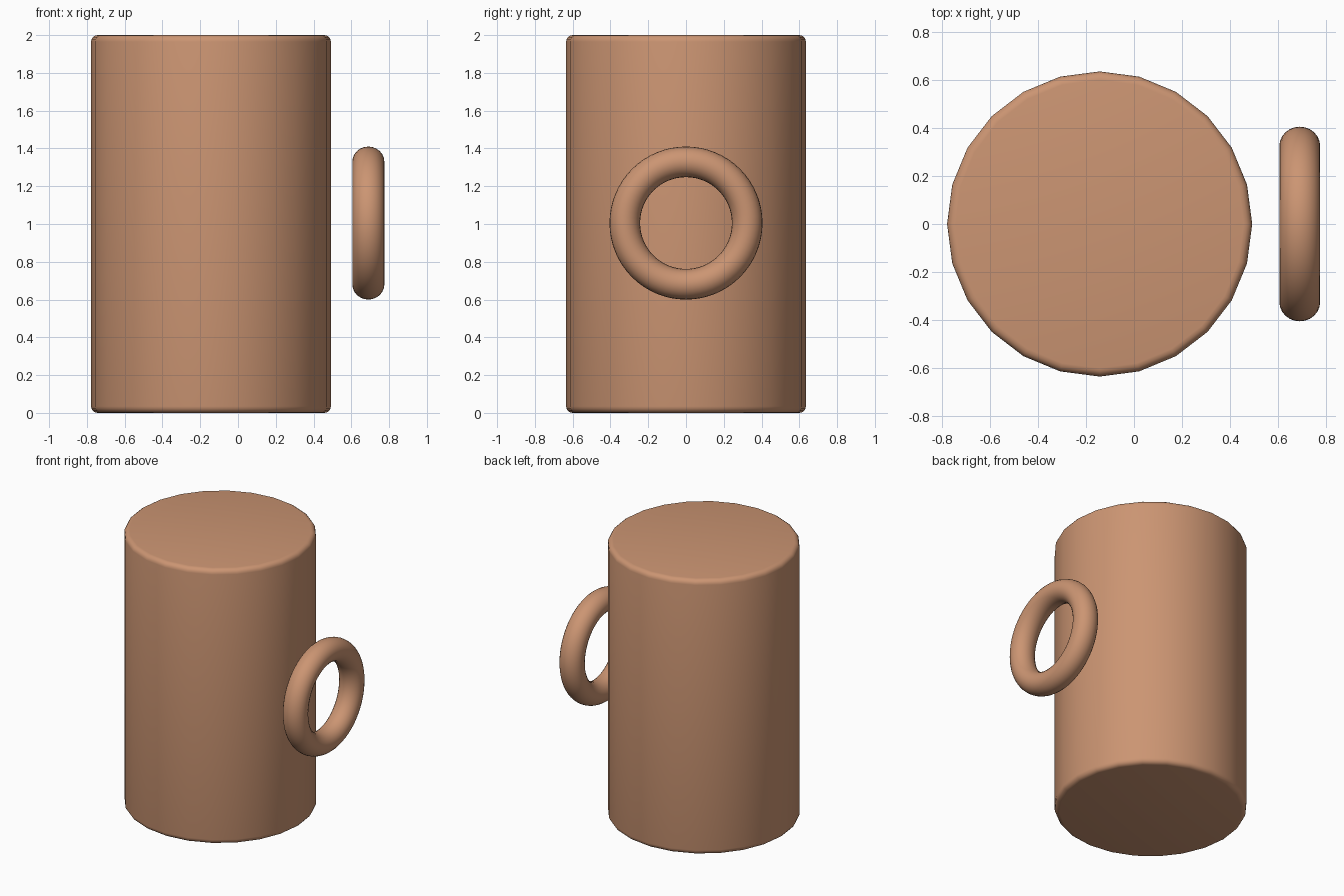
import bpy
import math

cube = bpy.data.objects.get("Cube")
if cube:
    bpy.data.objects.remove(cube, do_unlink=True)

# Single warm clay colour
clay = bpy.data.materials.new("warm_clay")
clay.use_nodes = True
colour = (0.60, 0.30, 0.17, 1)
clay.diffuse_color = colour
clay.node_tree.nodes["Principled BSDF"].inputs["Base Color"].default_value = colour


def finish(name):
    obj = bpy.context.object
    obj.name = name
    obj.data.materials.append(clay)
    return obj


# Closed cylindrical body with softly rounded rims
bpy.ops.mesh.primitive_cylinder_add(vertices=24, radius=0.635, depth=2,
                                    location=(-0.143, 0, 1))
body = finish("mug_body")
bevel = body.modifiers.new("rounded_rims", "BEVEL")
bevel.width = 0.035
bevel.segments = 4
bevel.limit_method = "ANGLE"
bevel.angle_limit = math.radians(40)
bpy.ops.object.modifier_apply(modifier=bevel.name)
bpy.ops.object.shade_smooth_by_angle(angle=math.radians(40))

# Ring handle floating beside the body
bpy.ops.mesh.primitive_torus_add(major_radius=0.324, minor_radius=0.081,
                                 major_segments=64, minor_segments=24,
                                 location=(0.69, 0, 1.005),
                                 rotation=(0, math.pi / 2, 0))
handle = finish("ring_handle")
handle.scale.z = 1.05
bpy.ops.object.shade_smooth()
